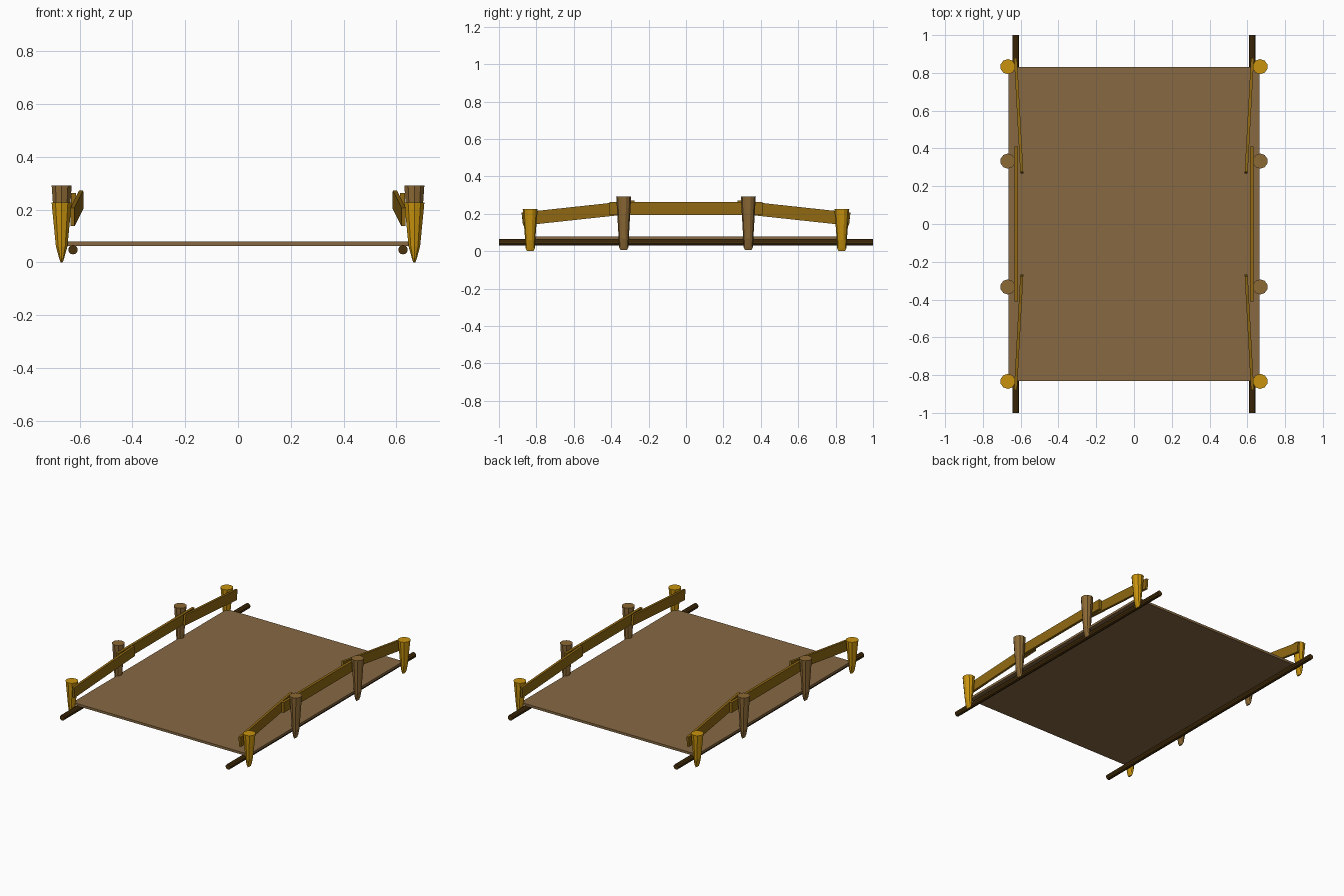
import bpy, bmesh, math
from mathutils import Vector

if "Cube" in bpy.data.objects:
    bpy.data.objects.remove(bpy.data.objects["Cube"])


def material(name, rgb):
    m = bpy.data.materials.new(name)
    m.diffuse_color = (*rgb, 1)
    m.use_nodes = True
    m.node_tree.nodes["Principled BSDF"].inputs["Base Color"].default_value = m.diffuse_color
    return m


DECK = material("deck_wood", (0.24, 0.14, 0.055))
RAIL = material("rail_wood", (0.28, 0.14, 0.006))
BEAM = material("dark_wood", (0.07, 0.032, 0.004))
GOLD = material("golden_wood", (0.58, 0.29, 0.004))
BROWN = material("brown_wood", (0.26, 0.14, 0.035))


def finish(name, bm, mat):
    bmesh.ops.recalc_face_normals(bm, faces=bm.faces)
    me = bpy.data.meshes.new(name)
    bm.to_mesh(me)
    bm.free()
    me.materials.append(mat)
    ob = bpy.data.objects.new(name, me)
    bpy.context.collection.objects.link(ob)
    return ob


def plank(name, a, b, thick, height, mat):
    # Box running from a to b, thick sideways and height tall
    a, b = Vector(a), Vector(b)
    bm = bmesh.new()
    bmesh.ops.create_cube(bm, size=1)
    bmesh.ops.scale(bm, vec=(thick, (b - a).length, height), verts=bm.verts)
    ob = finish(name, bm, mat)
    d = b - a
    ob.location = (a + b) / 2
    ob.rotation_euler = (math.atan2(d.z, math.hypot(d.x, d.y)), 0, math.atan2(-d.x, d.y))
    return ob


def post(name, x, y, top, mat, sides=10):
    # Tapered stake whose foot is hewn to a narrow wedge
    bm = bmesh.new()
    rings = []
    for z, rx, ry in ((0.004, 0.004, 0.017), (0.02, 0.010, 0.025),
                      (0.065, 0.023, 0.027), (top, 0.04, 0.04)):
        ring = []
        for i in range(sides):
            t = math.tau * (i + 0.5) / sides
            ring.append(bm.verts.new((rx * math.cos(t), ry * math.sin(t), z)))
        rings.append(ring)
    for lo, hi in zip(rings, rings[1:]):
        for i in range(sides):
            j = (i + 1) % sides
            bm.faces.new((lo[i], lo[j], hi[j], hi[i]))
    bm.faces.new(rings[0][::-1])
    bm.faces.new(rings[-1])
    bmesh.ops.translate(bm, vec=(0, 0, -0.004 if mat == GOLD else 0.002), verts=bm.verts)
    finish(name, bm, mat).location = (x, y, 0)


# Deck slab
plank("deck", (0, -0.83, 0.071), (0, 0.83, 0.071), 1.328, 0.016, DECK)

for s, side in ((-1, "left"), (1, "right")):
    # Round bearer under the deck
    bm = bmesh.new()
    bmesh.ops.create_cone(bm, cap_ends=True, segments=10, radius1=0.018, radius2=0.018, depth=2)
    beam = finish(f"{side}_bearer", bm, BEAM)
    beam.location = (s * 0.625, 0, 0.048)
    beam.rotation_euler = (math.pi / 2, 0, 0)

    # Level middle rail
    plank(f"{side}_middle_rail", (s * 0.623, -0.41, 0.228), (s * 0.623, 0.41, 0.228), 0.018, 0.07, RAIL)

    for e, end in ((-1, "front"), (1, "back")):
        # Sloping end rail, posts
        plank(f"{side}_{end}_rail", (s * 0.594, e * 0.272, 0.237), (s * 0.627, e * 0.875, 0.172),
              0.016, 0.07, RAIL)
        post(f"{side}_{end}_end_post", s * 0.668, e * 0.833, 0.23, GOLD)
        post(f"{side}_{end}_inner_post", s * 0.668, e * 0.333, 0.29, BROWN)
